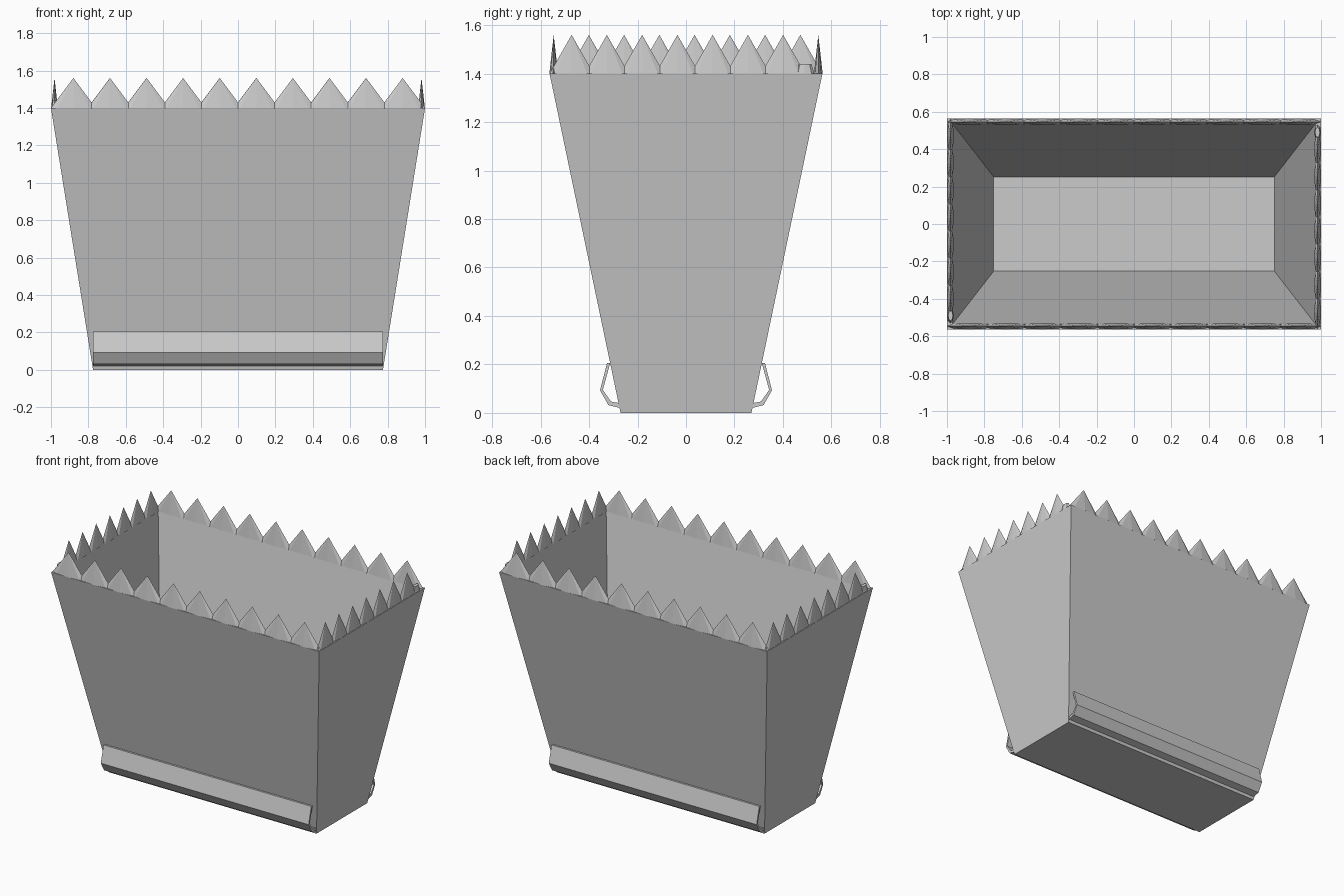
import bpy
import bmesh
from math import pi
from mathutils import Matrix

cube = bpy.data.objects.get("Cube")
if cube:
    bpy.data.objects.remove(cube, do_unlink=True)

grey = bpy.data.materials.new("light grey metal")
grey.use_nodes = True
colour = (0.6, 0.6, 0.6, 1)
grey.diffuse_color = colour
grey.node_tree.nodes["Principled BSDF"].inputs["Base Color"].default_value = colour


def finish(name, bm):
    """Turn a bmesh into a flat shaded object."""
    bmesh.ops.recalc_face_normals(bm, faces=bm.faces)
    mesh = bpy.data.meshes.new(name)
    bm.to_mesh(mesh)
    bm.free()
    mesh.materials.append(grey)
    obj = bpy.data.objects.new(name, mesh)
    bpy.context.collection.objects.link(obj)
    return obj


def ring(bm, x, y, z):
    return [bm.verts.new((sx * x, sy * y, z))
            for sx, sy in ((-1, -1), (1, -1), (1, 1), (-1, 1))]


# Tapered open bucket: outer wall, rim, inner wall and floor
bm = bmesh.new()
rings = [ring(bm, *r) for r in ((0.775, 0.27, 0), (1.0, 0.563, 1.4),
                                (0.97, 0.535, 1.4), (0.75, 0.252, 0.025))]
for low, high in zip(rings, rings[1:]):
    for i in range(4):
        j = (i + 1) % 4
        bm.faces.new((low[i], low[j], high[j], high[i]))
bm.faces.new(rings[0])
bm.faces.new(rings[-1])
finish("bucket", bm)


def add_tooth(bm, x, y, rx, ry, height=0.16, tip=0.0):
    """Flattened eight-sided spike standing on the rim."""
    place = (Matrix.Translation((x, y, 1.4 + height / 2))
             @ Matrix.Diagonal((rx, ry, 1, 1)))
    bmesh.ops.create_cone(bm, cap_ends=True, segments=8, radius1=1,
                          radius2=tip, depth=height, matrix=place)


# Bent lip and rows of teeth, repeated with a half turn about z
lip = [(-0.313, 0.205), (-0.326, 0.205), (-0.355, 0.093), (-0.32, 0.032),
       (-0.272, 0.02), (-0.274, 0.04), (-0.31, 0.047), (-0.343, 0.095)]
for side, end, turn in (("front", "left", 0), ("back", "right", pi)):
    spin = Matrix.Rotation(turn, 4, "Z")

    bm = bmesh.new()
    face = bm.faces.new([bm.verts.new((-0.775, y, z)) for y, z in lip])
    out = bmesh.ops.extrude_face_region(bm, geom=[face], use_keep_orig=True)
    moved = [v for v in out["geom"] if isinstance(v, bmesh.types.BMVert)]
    bmesh.ops.translate(bm, verts=moved, vec=(1.55, 0, 0))
    bm.transform(spin)
    finish(side + "_lip", bm)

    bm = bmesh.new()
    for i in range(10):
        add_tooth(bm, -0.88 + i * 0.1956, -0.546, 0.12, 0.018)
    bm.transform(spin)
    finish(side + "_teeth", bm)

    bm = bmesh.new()
    for i in range(7):
        add_tooth(bm, 0.981, -0.472 + i * 0.1455, 0.018, 0.091)
    add_tooth(bm, 0.981, 0.49, 0.018, 0.04, 0.04, 0.7)  # worn stub
    bm.transform(spin)
    finish(end + "_teeth", bm)
